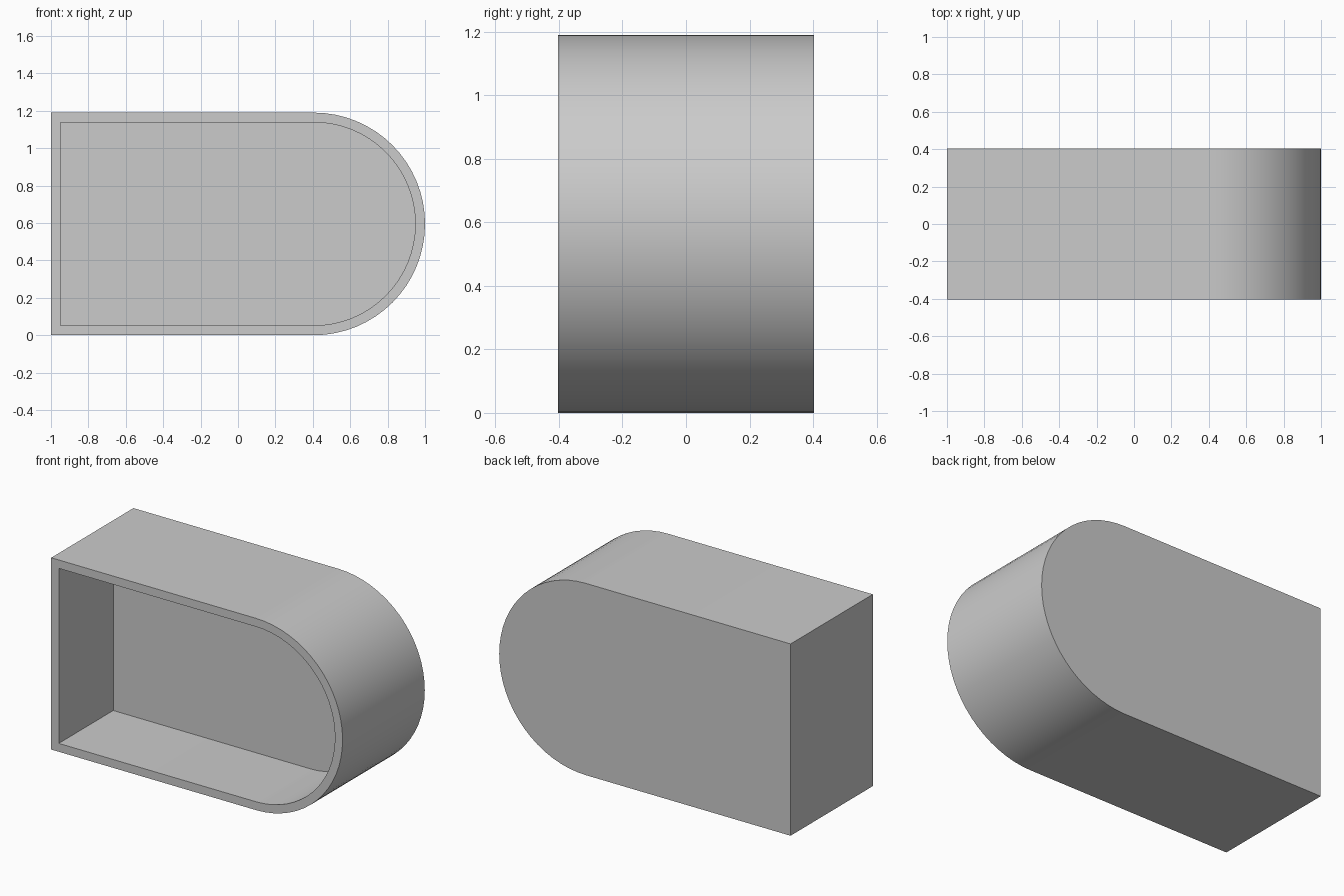
import bpy, bmesh, math

if "Cube" in bpy.data.objects:
    bpy.data.objects.remove(bpy.data.objects["Cube"])

HALF_DEPTH = 0.403     # half thickness along y
HEIGHT = 1.19
RADIUS = HEIGHT / 2    # rounded right end
WALL = 0.052
POCKET_Y = 0.131       # y of the recessed panel
SEGMENTS = 32


def d_ring(bm, y, inset):
    """D-shaped loop: square left end, half-round right end."""
    r = RADIUS - inset
    pts = [(-1 + inset, RADIUS + r), (-1 + inset, RADIUS - r)]
    for i in range(SEGMENTS + 1):
        a = -math.pi / 2 + math.pi * i / SEGMENTS
        pts.append((1 - RADIUS + r * math.cos(a), RADIUS + r * math.sin(a)))
    return [bm.verts.new((x, y, z)) for x, z in pts]


# Housing: back outline, front outline, rim opening, pocket floor
bm = bmesh.new()
rings = [d_ring(bm, HALF_DEPTH, 0), d_ring(bm, -HALF_DEPTH, 0),
         d_ring(bm, -HALF_DEPTH, WALL), d_ring(bm, POCKET_Y, WALL)]
for a, b in zip(rings, rings[1:]):
    for i in range(len(a)):
        j = (i + 1) % len(a)
        bm.faces.new((a[i], a[j], b[j], b[i]))

# Back panel and recessed panel
bm.faces.new(rings[0])
bm.faces.new(rings[-1])
bmesh.ops.recalc_face_normals(bm, faces=bm.faces)

mesh = bpy.data.meshes.new("rounded_housing")
bm.to_mesh(mesh)
bm.free()
housing = bpy.data.objects.new("rounded_housing", mesh)
bpy.context.collection.objects.link(housing)

# Smooth round end, sharp edges elsewhere
bpy.context.view_layer.objects.active = housing
housing.select_set(True)
bpy.ops.object.shade_smooth_by_angle(angle=math.radians(30))
